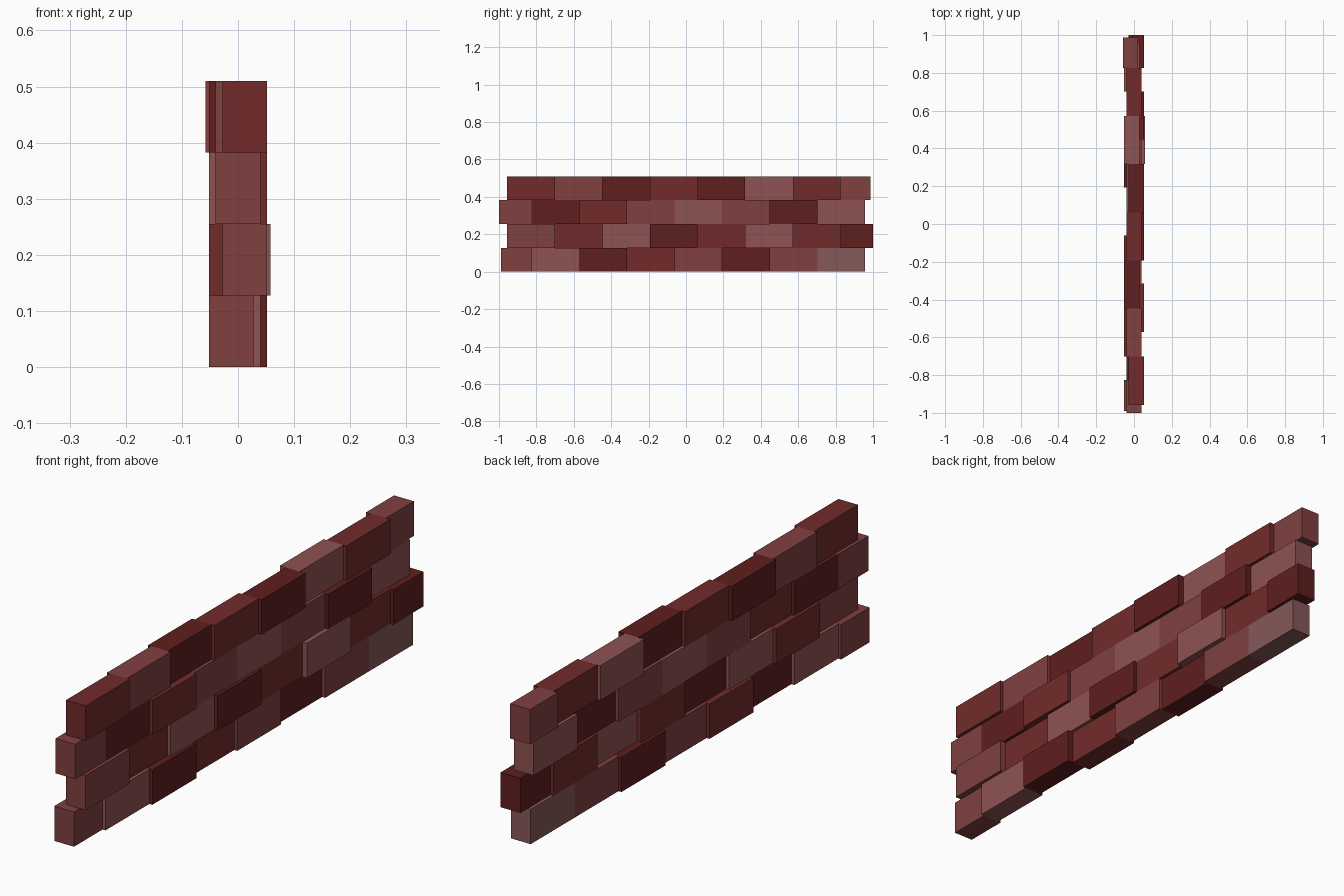
import bpy, bmesh

if "Cube" in bpy.data.objects:
    bpy.data.objects.remove(bpy.data.objects["Cube"])

H, T = 0.1275, 0.08          # course height, brick thickness

# brick colours, from dark to pale
COLOURS = {
    "A": (0.117, 0.013, 0.013, 1),
    "B": (0.170, 0.024, 0.024, 1),
    "C": (0.216, 0.051, 0.051, 1),
    "D": (0.275, 0.084, 0.084, 1),
    "E": (0.235, 0.098, 0.098, 1),
}
MATS = {}
for key, rgba in COLOURS.items():
    MATS[key] = bpy.data.materials.new("brick_" + key)
    MATS[key].diffuse_color = rgba


def brick(name, x, y0, y1, z, mat):
    bm = bmesh.new()
    bmesh.ops.create_cube(bm, size=1)
    bmesh.ops.scale(bm, vec=(T, y1 - y0, H), verts=bm.verts)
    me = bpy.data.meshes.new(name)
    bm.to_mesh(me)
    bm.free()
    ob = bpy.data.objects.new(name, me)
    ob.location = (x, (y0 + y1) / 2, z + H / 2)
    me.materials.append(MATS[mat])
    bpy.context.collection.objects.link(ob)


# courses from the bottom: start, end, colours, sideways offsets (mm)
COURSES = [
    (-0.99, 0.957, "CDABCACE", (-12, 0, 12, -12, 0, -12, 0, 0)),
    (-0.957, 1.0, "CBDABDBA", (12, -12, 0, 12, 0, 18, 0, 12)),
    (-1.0, 0.957, "CABCDCAD", (0, 0, 12, 0, 0, 0, 12, -12)),
    (-0.957, 0.987, "BCABADBC", (12, 0, -12, 0, 12, -12, 0, -18)),
]

for row, (start, end, colours, offsets) in enumerate(COURSES):
    # running bond: joints shift by half a brick every other course
    first = -0.7015 if row % 2 else -0.825
    joints = [start] + [first + 0.2545 * i for i in range(7)] + [end]
    for i in range(8):
        brick(f"course_{row + 1}_brick_{i + 1}", offsets[i] / 1000,
              joints[i], joints[i + 1], row * H, colours[i])

for m in bpy.data.materials:
    if m.users and not m.is_grease_pencil:
        m.use_nodes = True
        m.node_tree.nodes["Principled BSDF"].inputs["Base Color"].default_value = m.diffuse_color
